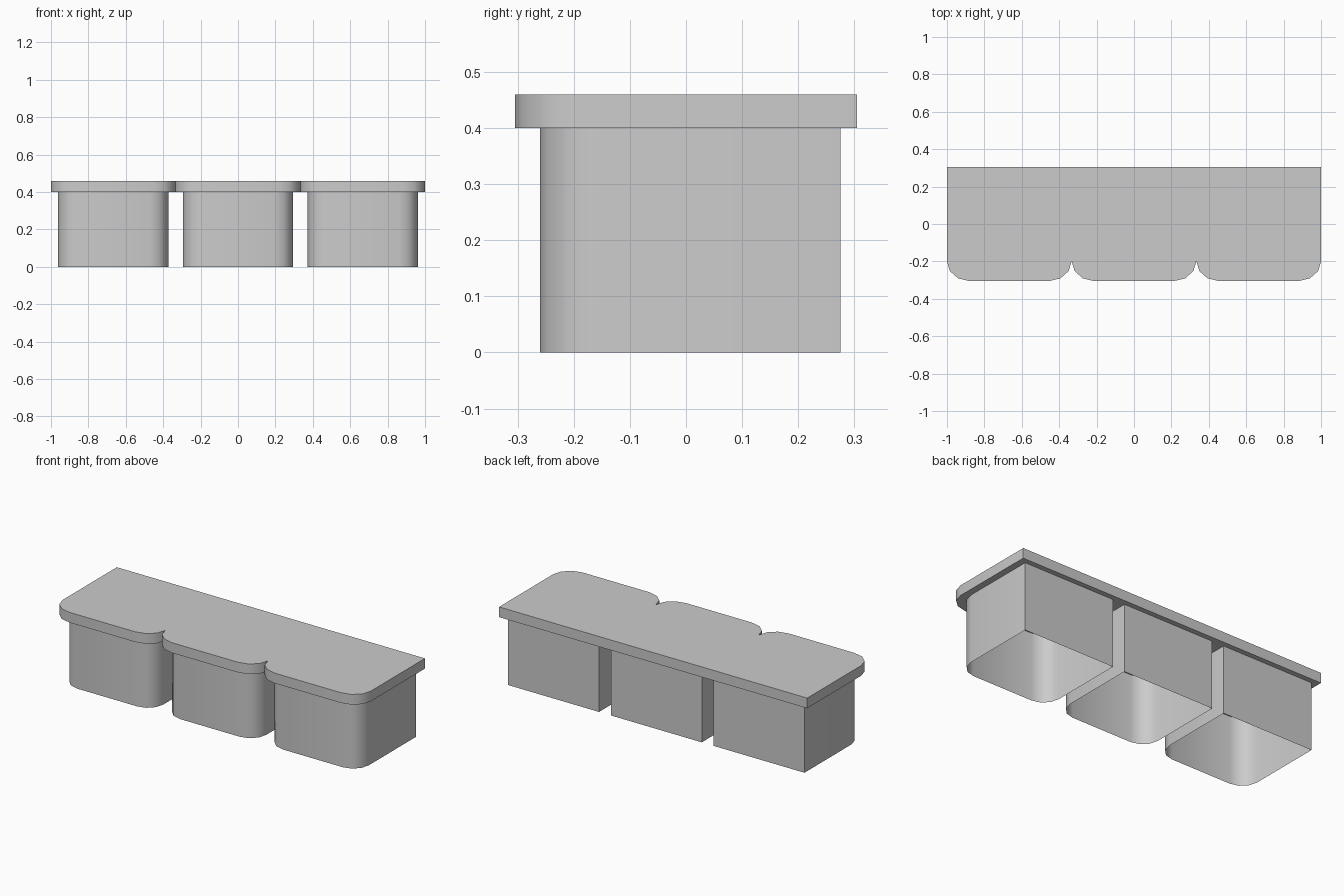
import bpy, bmesh, math

cube = bpy.data.objects.get("Cube")
if cube:
    bpy.data.objects.remove(cube, do_unlink=True)

grey = bpy.data.materials.new("plain_grey")
grey.use_nodes = True
colour = (0.6, 0.6, 0.6, 1)
grey.diffuse_color = colour
grey.node_tree.nodes["Principled BSDF"].inputs["Base Color"].default_value = colour

STEPS = 3          # segments per rounded front corner
PITCH = 0.667      # spacing of the three units


def front_curve(cx, half, front, rx, ry):
    """Front outline of one unit, left to right, with both corners rounded."""
    pts = []
    for i in range(STEPS + 1):
        a = math.pi / 2 * i / STEPS
        pts.append((cx - half + rx * (1 - math.cos(a)), front + ry * (1 - math.sin(a))))
    return pts + [(2 * cx - x, y) for x, y in reversed(pts)]


def extrude_outline(name, pts, z0, z1, capped):
    """Upright walls along a closed outline, optionally closed top and bottom."""
    bm = bmesh.new()
    low = [bm.verts.new((x, y, z0)) for x, y in pts]
    high = [bm.verts.new((x, y, z1)) for x, y in pts]
    n = len(pts)
    for i in range(n):
        j = (i + 1) % n
        bm.faces.new((low[i], low[j], high[j], high[i]))
    if capped:
        bm.faces.new(high)
        bm.faces.new(low[::-1])
    mesh = bpy.data.meshes.new(name)
    bm.to_mesh(mesh)
    bm.free()
    mesh.materials.append(grey)
    obj = bpy.data.objects.new(name, mesh)
    bpy.context.collection.objects.link(obj)
    bpy.ops.object.select_all(action="DESELECT")
    obj.select_set(True)
    bpy.context.view_layer.objects.active = obj
    bpy.ops.object.shade_smooth_by_angle(angle=math.radians(40))
    return obj


# Three open-bottomed cabinet bodies
for label, cx in (("right", -PITCH), ("middle", 0), ("left", PITCH)):
    outline = front_curve(cx, 0.295, -0.26, 0.1, 0.1)
    outline += [(cx + 0.295, 0.275), (cx - 0.295, 0.275)]
    extrude_outline(label + "_cabinet", outline, 0, 0.4, False)

# Counter tops: one spans two cabinets with a notch, the other stands alone
def counter(name, centres):
    outline = []
    for cx in centres:
        curve = front_curve(cx, PITCH / 2, -0.305, 0.12, 0.107)
        outline += curve[1:] if outline else curve
    outline += [(outline[-1][0], 0.305), (outline[0][0], 0.305)]
    extrude_outline(name, outline, 0.4, 0.46, True)


counter("double_counter_top", (-PITCH, 0))
counter("single_counter_top", (PITCH,))
